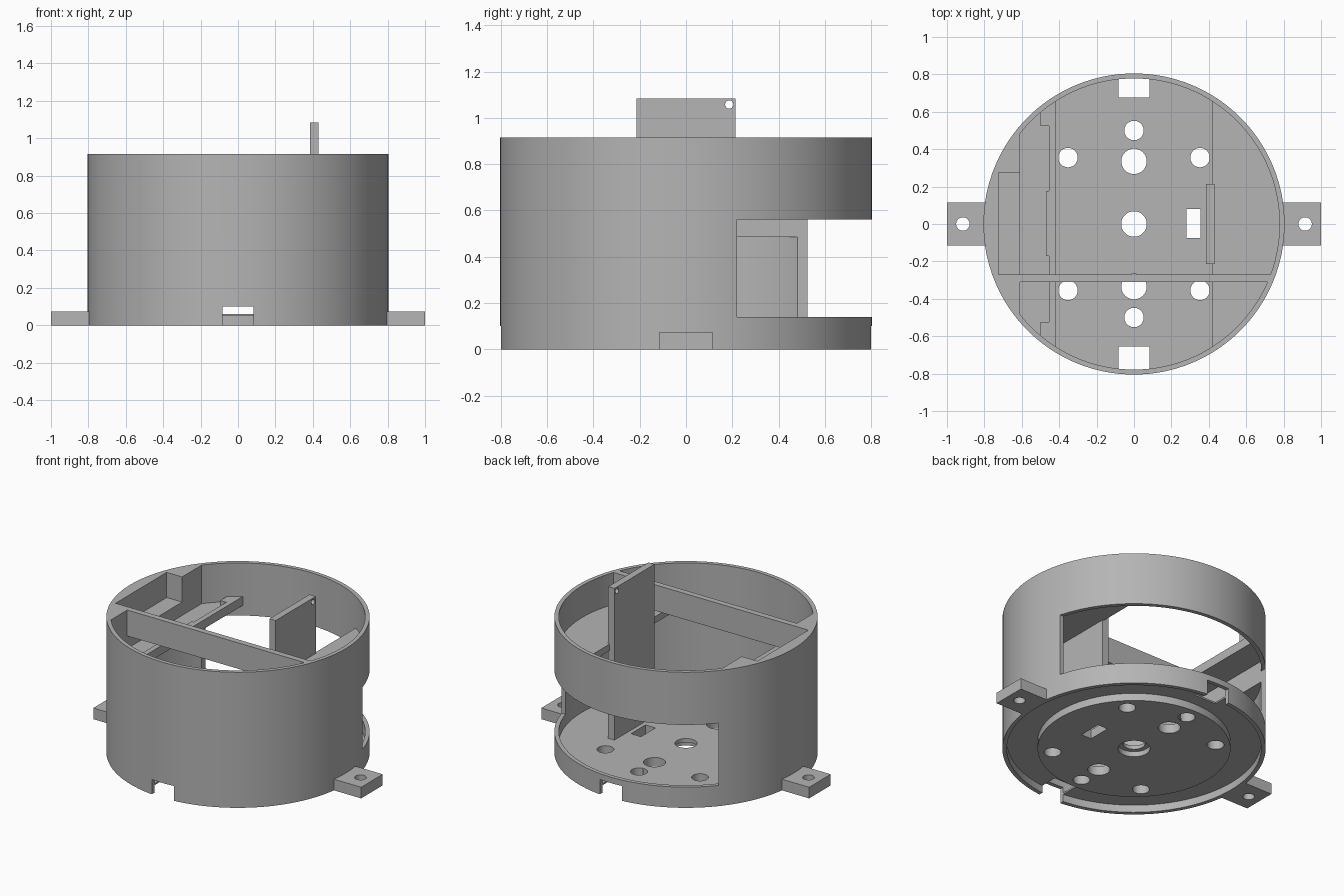
import bpy, bmesh, math

if "Cube" in bpy.data.objects:
    bpy.data.objects.remove(bpy.data.objects["Cube"])

grey = bpy.data.materials.new("plain_grey")
grey.diffuse_color = (0.46, 0.46, 0.46, 1)
grey.use_nodes = True
grey.node_tree.nodes["Principled BSDF"].inputs["Base Color"].default_value = grey.diffuse_color


def finish(name, bm):
    bmesh.ops.recalc_face_normals(bm, faces=bm.faces)
    me = bpy.data.meshes.new(name)
    bm.to_mesh(me)
    bm.free()
    me.materials.append(grey)
    ob = bpy.data.objects.new(name, me)
    bpy.context.collection.objects.link(ob)
    return ob


def box(name, x0, x1, y0, y1, z0, z1):
    bm = bmesh.new()
    bmesh.ops.create_cube(bm, size=1)
    for v in bm.verts:
        v.co = (x1 if v.co.x > 0 else x0, y1 if v.co.y > 0 else y0, z1 if v.co.z > 0 else z0)
    return finish(name, bm)


def cyl(name, x, y, r, z0, z1, seg=32, axis="z"):
    bm = bmesh.new()
    bmesh.ops.create_cone(bm, cap_ends=True, segments=seg, radius1=r, radius2=r, depth=z1 - z0)
    for v in bm.verts:
        a, b, c = v.co.x, v.co.y, v.co.z + (z0 + z1) / 2
        # axis "x": x, y hold the y, z centre and z0, z1 the x range
        v.co = (a + x, b + y, c) if axis == "z" else (c, a + x, b + y)
    return finish(name, bm)


def lathe(name, profile, seg=128):
    """Revolve a closed (radius, z) profile around z."""
    bm = bmesh.new()
    rings = []
    for i in range(seg):
        t = 2 * math.pi * i / seg
        rings.append([bm.verts.new((r * math.cos(t), r * math.sin(t), z)) for r, z in profile])
    n = len(profile)
    for i in range(seg):
        a, b = rings[i], rings[(i + 1) % seg]
        for j in range(n):
            k = (j + 1) % n
            bm.faces.new((a[j], b[j], b[k], a[k]))
    return finish(name, bm)


def boolean(ob, others, op="DIFFERENCE"):
    bpy.context.view_layer.objects.active = ob
    for c in others:
        m = ob.modifiers.new("cut", "BOOLEAN")
        m.operation, m.object, m.solver = op, c, "EXACT"
        bpy.ops.object.modifier_apply(modifier=m.name)
        bpy.data.objects.remove(c, do_unlink=True)
    return ob


def inside(ob, z0, z1):
    """Trim a part to the round interior of the housing."""
    return boolean(ob, [cyl("trim", 0, 0, RI + 0.001, z0 - 1, z1 + 1, 128)], "INTERSECT")


RO, RI, H = 0.805, 0.778, 0.915


def notches():
    return [box("cut", -0.083, 0.083, -1, -0.655, -0.1, 0.1),
            box("cut", -0.083, 0.083, 0.675, 1, -0.1, 0.1)]


# round outer wall with cable notches and the large side opening
shell = lathe("outer_wall", [(RI, 0), (RO, 0), (RO, H), (RI, H)])
boolean(shell, notches() + [box("cut", -0.61, 1.1, 0.22, 1.1, 0.14, 0.56)])

# floor with lowered disc, stepped centre bore
floor = lathe("floor", [(0.068, 0.035), (0.098, 0.035), (0.098, 0), (0.59, 0), (0.59, 0.05),
                        (RI + 0.003, 0.05), (RI + 0.003, 0.061), (0.068, 0.061)])
holes = [(0, 0.5, 0.052), (0, -0.5, 0.052), (0, 0.335, 0.068), (0, -0.335, 0.068)]
holes += [(sx * 0.353, sy * 0.355, 0.052) for sx in (-1, 1) for sy in (-1, 1)]
cuts = [cyl("cut", x, y, r, -0.1, 0.2) for x, y, r in holes]
cuts += [cyl("cut", 0, s * 0.117, 0.018, 0.04, 0.2, 20) for s in (-1, 1)]
cuts.append(box("cut", 0.28, 0.355, -0.075, 0.08, -0.1, 0.2))
boolean(floor, cuts + notches())

# mounting lugs on both sides
for s, side in ((-1, "left"), (1, "right")):
    xs = sorted((s * 0.785, s * 1.0))
    lug = box(side + "_mounting_lug", xs[0], xs[1], -0.115, 0.115, 0, 0.075)
    boolean(lug, [cyl("cut", s * 0.915, 0, 0.036, -0.1, 0.2)])

# upright board with two small holes
board = box("upright_board", 0.384, 0.43, -0.213, 0.215, 0.055, 1.085)
boolean(board, [cyl("cut", y, 1.058, 0.018, 0.2, 0.6, 20, "x") for y in (-0.19, 0.187)])

# solid side block with a pocket in its top
block = inside(box("side_block", -1, -0.61, -1, 1, 0.485, H), 0, 1)
boolean(block, [box("cut", -0.725, -0.5, -0.27, 0.275, 0.745, 1.1)])

# crosswise partition near the top
inside(box("partition", -0.612, 1, -0.31, -0.27, 0.74, H), 0, 1)

# side ledges
inside(box("right_ledge", 0.42, 1, -1, 1, 0.655, 0.70), 0, 1)
inside(box("left_ledge", -0.612, -0.42, -1, 1, 0.63, 0.655), 0, 1)

# retaining lip on the left ledge, wider at the ends and the middle
inside(box("ledge_lip", -0.455, -0.42, -1, 1, 0.65, 0.69), 0, 1)
box("lip_middle", -0.47, -0.45, -0.172, 0.177, 0.65, 0.69)
for s, end in ((-1, "front"), (1, "back")):
    ys = sorted((s * 0.525, s))
    inside(box(end + "_lip_stop", -0.5, -0.45, ys[0], ys[1], 0.65, 0.69), 0, 1)

# smooth round walls, sharp edges kept
bpy.ops.object.select_all(action="DESELECT")
for ob in bpy.context.scene.objects:
    ob.select_set(True)
    bpy.context.view_layer.objects.active = ob
bpy.ops.object.shade_smooth_by_angle(angle=math.radians(30))
